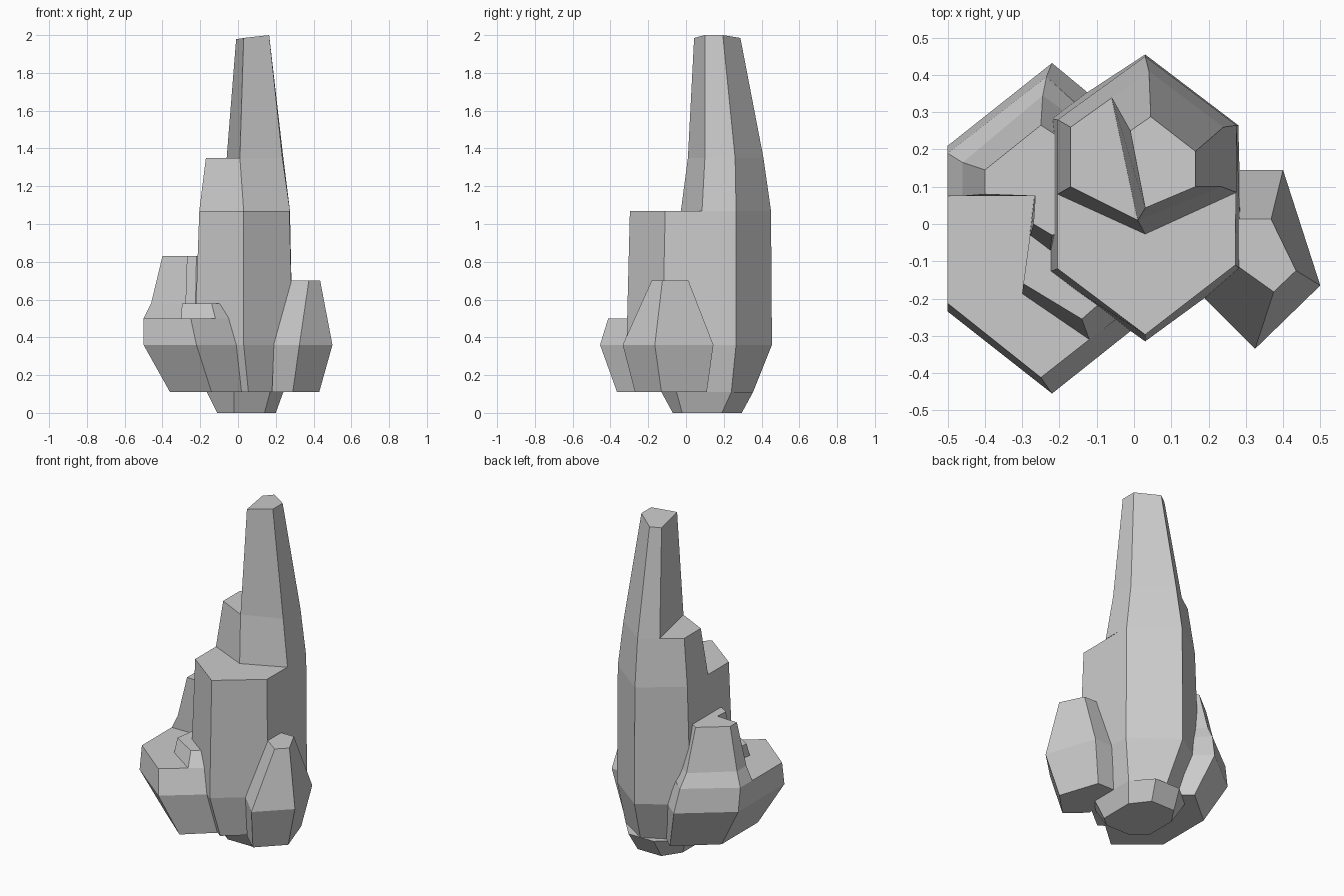
import bpy, bmesh


def loft(name, rings, bottom=True):
    """Skin a stack of rings (z, [(x, y) or (x, y, z)]) listed counter-clockwise."""
    bm = bmesh.new()
    loops = []
    for z, pts in rings:
        loops.append([bm.verts.new((p[0], p[1], p[2] if len(p) > 2 else z)) for p in pts])
    n = len(loops[0])
    for a, b in zip(loops, loops[1:]):
        for i in range(n):
            j = (i + 1) % n
            bm.faces.new((a[i], a[j], b[j], b[i]))
    bm.faces.new(loops[-1])
    if bottom:
        bm.faces.new(loops[0][::-1])
    mesh = bpy.data.meshes.new(name)
    bm.to_mesh(mesh)
    bm.free()
    obj = bpy.data.objects.new(name, mesh)
    bpy.context.collection.objects.link(obj)
    return obj


# Eight-sided foot under the main column
loft("foot", [
    (0.0, [(-.02, -.07), (.14, -.07), (.2, -.02), (.2, .19),
           (.12, .295), (-.04, .295), (-.11, .19), (-.11, 0)]),
    (0.11, [(-.02, -.13), (.17, -.13), (.24, -.05), (.24, .24),
            (.14, .355), (-.03, .355), (-.165, .24), (-.165, 0)]),
])

# Main hexagonal column up to the first shelf
loft("main_column", [
    (0.11, [(.055, -.25), (.24, -.1), (.24, .24), (.06, .355), (-.165, .24), (-.165, -.1)]),
    (0.36, [(.03, -.315), (.29, -.125), (.28, .265), (.03, .455), (-.23, .285), (-.23, -.13)]),
    (1.07, [(.03, -.297), (.272, -.11), (.275, .265), (.03, .45), (-.205, .28), (-.205, -.12)]),
])

# Second tier, set back from the front
loft("middle_column", [
    (1.07, [(.03, -.027), (.275, .085), (.275, .265), (.03, .45), (-.205, .28), (-.205, .08)]),
    (1.35, [(.01, .01), (.235, .1), (.24, .26), (.04, .41), (-.17, .26), (-.17, .1)]),
], bottom=False)

# Tall tapering spire with a slanted tip
loft("spire", [
    (1.35, [(.01, .01), (.235, .1), (.24, .26), (.04, .41), (-.06, .339)]),
    (2.0, [(.03, .043, 1.985), (.165, .1), (.165, .195), (.045, .288, 1.985), (-.01, .25, 1.978)]),
], bottom=False)

# Wide hexagonal block on the left with a low front shelf
loft("left_block", [
    (0.11, [(-.14, -.365), (.025, -.22), (.025, .2), (-.14, .355), (-.36, .17), (-.36, -.18)]),
    (0.36, [(-.22, -.455), (0, -.28), (0, .25), (-.22, .432), (-.5, .21), (-.5, -.235)]),
    (0.5, [(-.25, -.412), (-.05, -.255), (-.05, .23), (-.235, .395), (-.5, .19), (-.5, -.213)]),
])

# Small step between the shelf and the column
loft("left_step", [
    (0.5, [(-.3, -.187), (-.12, -.31), (0, -.22), (0, .1), (-.26, .075)]),
    (0.58, [(-.297, -.16), (-.14, -.255), (-.1, -.22), (0, .1), (-.265, .075)]),
], bottom=False)

# Taller crystal behind the shelf
loft("left_back_crystal", [
    (0.5, [(-.5, .075), (-.268, .075), (-.28, -.03), (-.23, -.07),
           (-.1, 0), (-.12, .29), (-.235, .395), (-.5, .19)]),
    (0.58, [(-.46, .075), (-.267, .075), (-.278, -.03), (-.225, -.07),
            (-.1, 0), (-.13, .26), (-.245, .345), (-.46, .165)]),
    (0.83, [(-.4, .08), (-.265, .075), (-.27, 0), (-.22, -.03),
            (-.1, 0), (-.15, .2), (-.25, .265), (-.4, .145)]),
], bottom=False)

# Short faceted crystal on the right
loft("right_crystal", [
    (0.11, [(.18, -.17), (.29, -.27), (.43, -.13), (.35, .11), (.2, .11)]),
    (0.36, [(.19, -.2), (.325, -.335), (.5, -.165), (.4, .145), (.23, .145)]),
    (0.7, [(.26, -.1), (.375, -.182), (.435, -.125), (.368, .013), (.26, .013)]),
])
